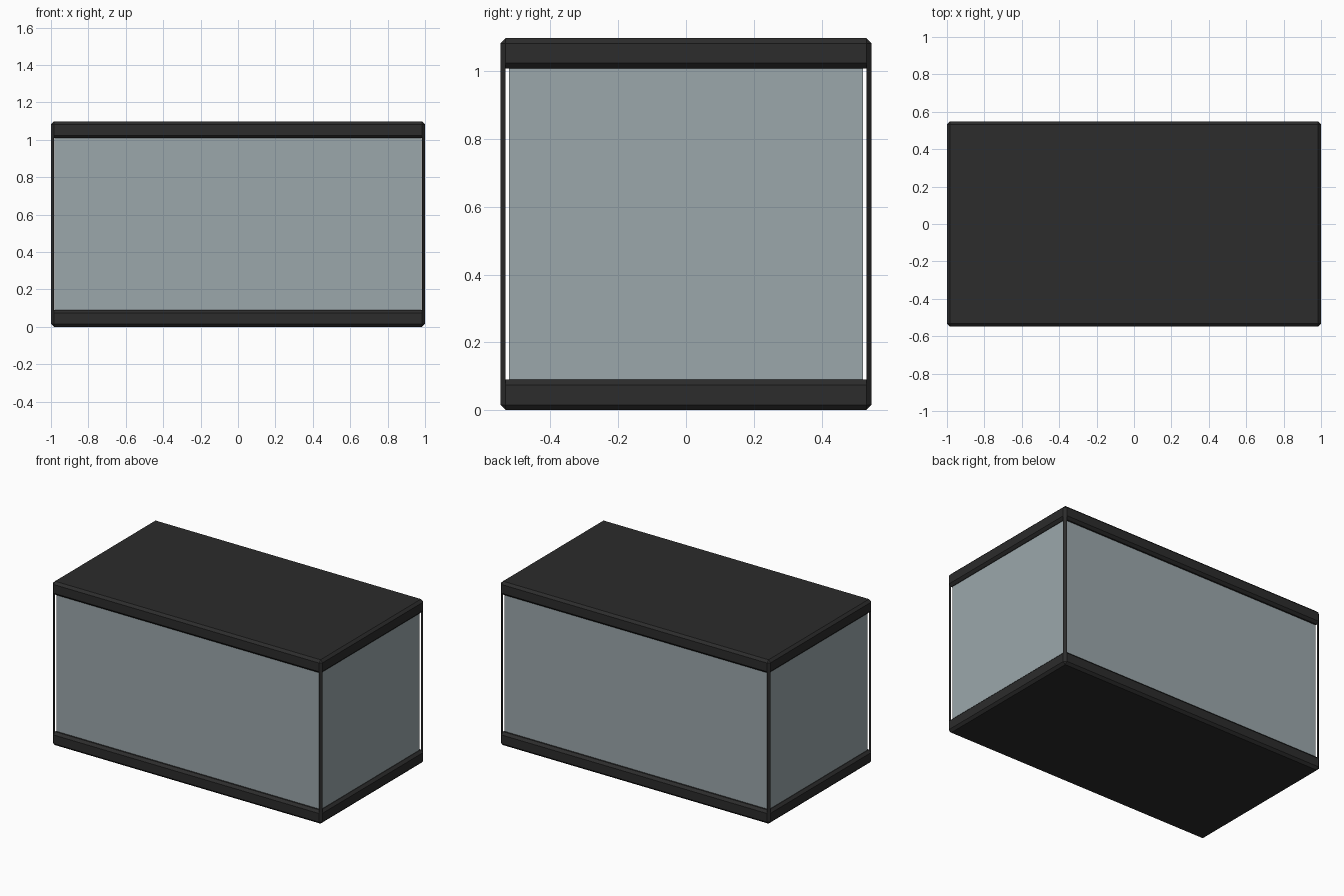
import bpy, bmesh

if "Cube" in bpy.data.objects:
    bpy.data.objects.remove(bpy.data.objects["Cube"])

HX, HY, H = 1.0, 0.548, 1.098   # half width, half depth, height
RIM, C = 0.09, 0.016            # rim height, chamfer


def material(name, color):
    m = bpy.data.materials.new(name)
    m.diffuse_color = color
    m.use_nodes = True
    m.node_tree.nodes["Principled BSDF"].inputs["Base Color"].default_value = m.diffuse_color
    return m


def add_object(name, bm, mat):
    bmesh.ops.recalc_face_normals(bm, faces=bm.faces)
    me = bpy.data.meshes.new(name)
    bm.to_mesh(me)
    bm.free()
    me.materials.append(mat)
    ob = bpy.data.objects.new(name, me)
    bpy.context.collection.objects.link(ob)
    return ob


def box(name, hx, hy, z0, z1, mat, chamfer=0):
    bm = bmesh.new()
    bmesh.ops.create_cube(bm, size=1)
    for v in bm.verts:
        v.co = (v.co.x * 2 * hx, v.co.y * 2 * hy, (z0 + z1) / 2 + v.co.z * (z1 - z0))
    if chamfer:
        bmesh.ops.bevel(bm, geom=bm.edges[:], offset=chamfer, segments=1,
                        affect='EDGES', profile=0.5)
    return add_object(name, bm, mat)


frame = material("dark_frame", (0.025, 0.025, 0.025, 1))
glass = material("grey_glass", (0.33, 0.39, 0.41, 1))

# Chamfered base and lid
box("base", HX, HY, 0, RIM, frame, C)
box("lid", HX, HY, H - RIM, H, frame, C)

# Glass body, set back from the frame
box("glass_body", 0.98, 0.522, RIM - 0.01, H - RIM + 0.01, glass)

# Slim corner posts that continue the chamfer between base and lid
for sx in (-1, 1):
    for sy in (-1, 1):
        bm = bmesh.new()
        section = [(HX, HY - C), (HX - C, HY), (HX - C, HY - C)]
        face = bm.faces.new([bm.verts.new((x * sx, y * sy, RIM - C)) for x, y in section])
        ext = bmesh.ops.extrude_face_region(bm, geom=[face])
        for v in ext["geom"]:
            if isinstance(v, bmesh.types.BMVert):
                v.co.z = H - RIM + C
        add_object("corner_post", bm, frame)
